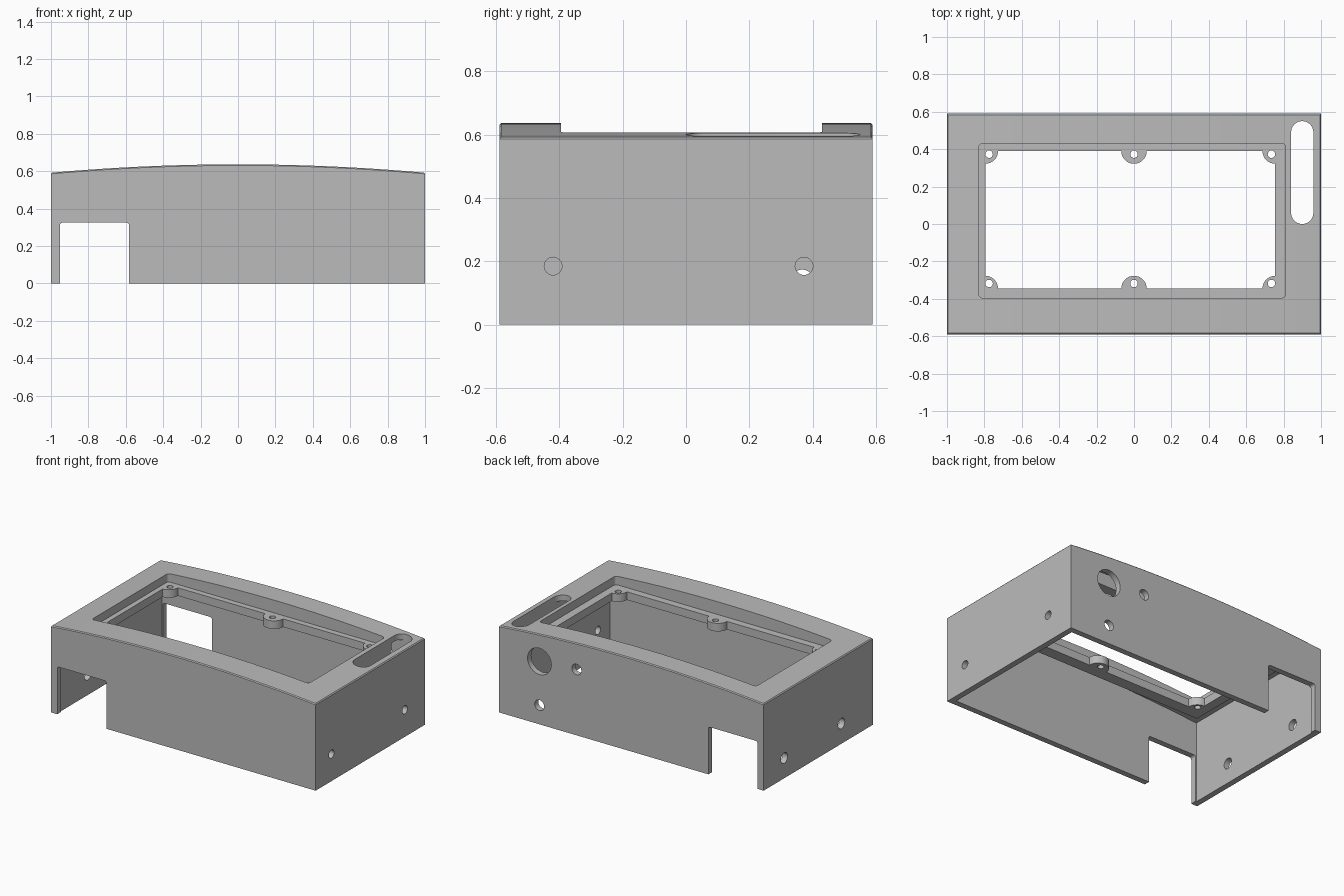
import bpy, bmesh, math
from mathutils import Vector

if "Cube" in bpy.data.objects:
    bpy.data.objects.remove(bpy.data.objects["Cube"], do_unlink=True)

HALF_Y, WALL = 0.59, 0.04

grey = bpy.data.materials.new("plain_grey")
grey.use_nodes = True
grey.diffuse_color = (0.5, 0.5, 0.5, 1)
grey.node_tree.nodes["Principled BSDF"].inputs["Base Color"].default_value = (0.5, 0.5, 0.5, 1)


def rounded(u0, u1, v0, v1, r=0.0, n=8):
    """Outline of a rectangle with rounded corners."""
    if r == 0:
        return [(u0, v0), (u1, v0), (u1, v1), (u0, v1)]
    pts = []
    corners = [(u1 - r, v1 - r), (u0 + r, v1 - r), (u0 + r, v0 + r), (u1 - r, v0 + r)]
    for k, (cu, cv) in enumerate(corners):
        for i in range(n + 1):
            a = math.pi / 2 * (k + i / n)
            p = (cu + r * math.cos(a), cv + r * math.sin(a))
            if not any(math.dist(p, q) < 1e-5 for q in pts):
                pts.append(p)
    return pts


def disc(u, v, r):
    return rounded(u - r, u + r, v - r, v + r, r)


def domed(half, bottom, drop, n=32):
    """Front outline with a shallow curved top."""
    xs = [half - 2 * half * i / n for i in range(n + 1)]
    return [(-half, bottom), (half, bottom)] + [(x, 0.637 - 0.045 * x * x - drop) for x in xs]


def prism(name, outline, axis, lo, hi):
    """Extrude an outline along x, y or z."""
    place = {"x": lambda u, v, w: (w, u, v),
             "y": lambda u, v, w: (u, w, v),
             "z": lambda u, v, w: (u, v, w)}[axis]
    bm = bmesh.new()
    face = bm.faces.new([bm.verts.new(place(u, v, lo)) for u, v in outline])
    out = bmesh.ops.extrude_face_region(bm, geom=[face])
    moved = [g for g in out["geom"] if isinstance(g, bmesh.types.BMVert)]
    bmesh.ops.translate(bm, verts=moved, vec=Vector(place(0, 0, hi - lo)))
    bmesh.ops.recalc_face_normals(bm, faces=bm.faces)
    mesh = bpy.data.meshes.new(name)
    bm.to_mesh(mesh)
    bm.free()
    mesh.materials.append(grey)
    obj = bpy.data.objects.new(name, mesh)
    bpy.context.collection.objects.link(obj)
    return obj


def cut(target, tool):
    """Subtract the tool, then discard it."""
    mod = target.modifiers.new("cut", "BOOLEAN")
    mod.operation, mod.solver, mod.object = "DIFFERENCE", "EXACT", tool
    bpy.ops.object.select_all(action="DESELECT")
    bpy.context.view_layer.objects.active = target
    target.select_set(True)
    bpy.ops.object.modifier_apply(modifier=mod.name)
    bpy.data.objects.remove(tool, do_unlink=True)


# Outer case with a fine chamfer around the top
case = prism("enclosure_case", domed(1.0, 0, 0), "y", -HALF_Y, HALF_Y)
bm = bmesh.new()
bm.from_mesh(case.data)
rim = [e for e in bm.edges if min(v.co.z for v in e.verts) > 0.5 and e.calc_face_angle() > 0.6]
bmesh.ops.bevel(bm, geom=rim, offset=0.006, segments=1, affect="EDGES")
bm.to_mesh(case.data)
bm.free()

# Hollow interior, leaving a hanging frame around the window
cavity = prism("cavity", domed(1 - WALL, -0.2, WALL), "y", WALL - HALF_Y, HALF_Y - WALL)
cut(cavity, prism("frame", rounded(-0.86, 0.84, -0.425, 0.46), "z", 0.495, 0.9))
cut(case, cavity)

# Recess for the cover plate and the window with screw bosses
cut(case, prism("recess", rounded(-0.83, 0.81, -0.395, 0.43, 0.02), "z", 0.55, 0.9))
window = prism("window", rounded(-0.795, 0.755, -0.345, 0.39), "z", 0.3, 0.8)
for x in (-0.795, 0, 0.755):
    for y in (-0.345, 0.39):
        cut(window, prism("boss", disc(x, y, 0.068), "z", 0.2, 0.9))
cut(case, window)
for x in (-0.775, 0, 0.735):
    for y in (-0.318, 0.373):
        cut(case, prism("screw_hole", disc(x, y, 0.02), "z", 0.4, 0.8))

# Handle slot in the top
cut(case, prism("slot", rounded(0.84, 0.959, 0, 0.55, 0.0595), "z", 0.4, 0.8))

# Open cable notch through the front and back walls
cut(case, prism("notch", rounded(-0.953, -0.582, -0.2, 0.325, 0.015), "y", -0.8, 0.8))

# Holes in the side walls
for y in (-0.42, 0.373):
    cut(case, prism("left_hole", disc(y, 0.185, 0.028), "x", 0.9, 1.1))
for y in (-0.25, 0.367):
    cut(case, prism("right_hole", disc(y, 0.138, 0.036), "x", -1.1, -0.9))

# Holes in the back wall
for x, z, r in ((0.695, 0.43, 0.09), (0.414, 0.45, 0.036), (0.695, 0.13, 0.036)):
    cut(case, prism("back_hole", disc(x, z, r), "y", 0.5, 0.7))

bpy.ops.object.select_all(action="DESELECT")
case.select_set(True)
bpy.context.view_layer.objects.active = case
bpy.ops.object.shade_smooth_by_angle(angle=math.radians(25))
